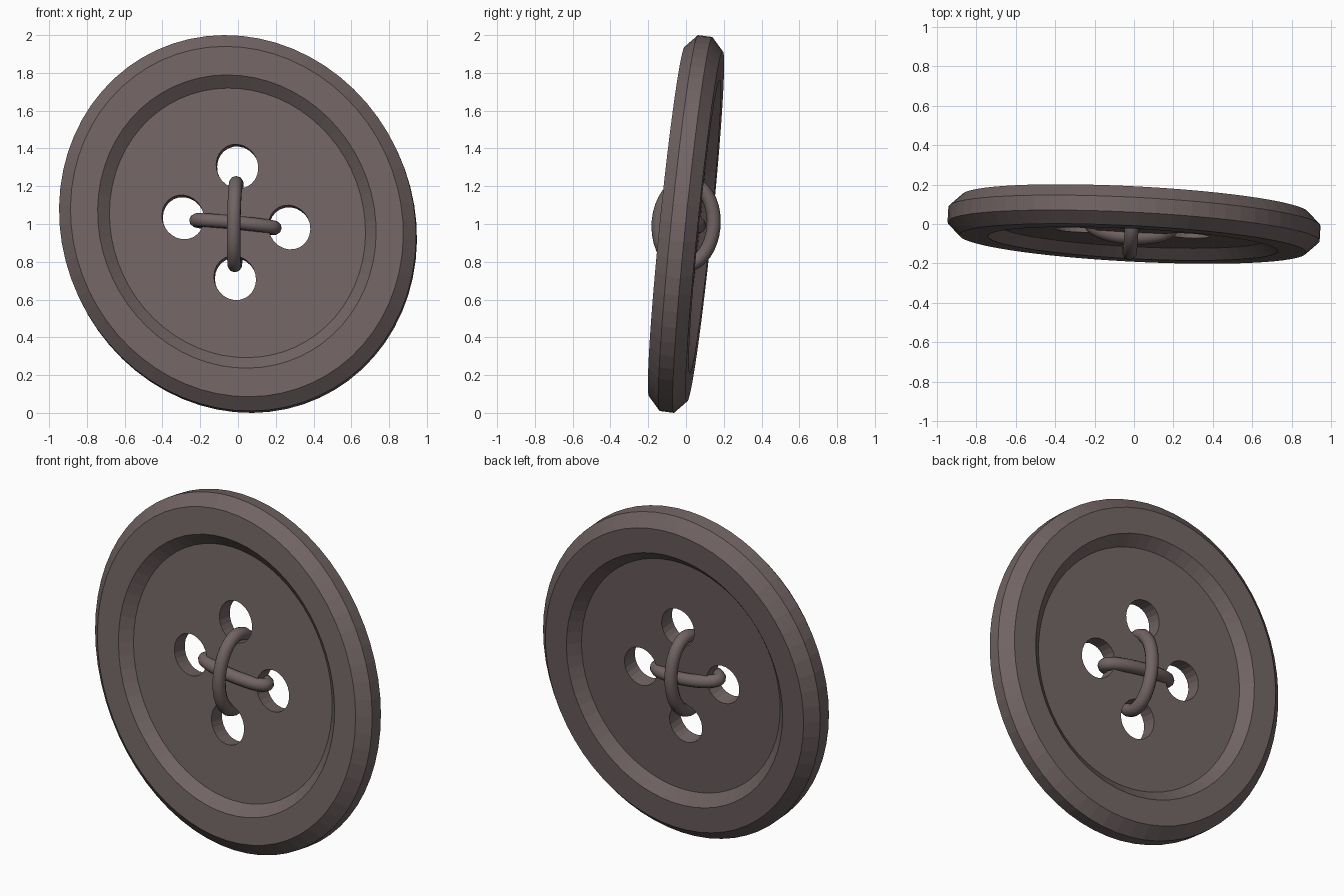
import bpy, bmesh, math
from mathutils import Matrix, Vector

if "Cube" in bpy.data.objects:
    bpy.data.objects.remove(bpy.data.objects["Cube"])

# Slightly skewed, leaning button space: x across, y through the thickness (+-1), z up
AX = Vector((0.945, -0.05, -0.09))
AY = Vector((0.006, 0.1, -0.013))
AZ = Vector((0.02, 0.097, 0.991))
M = Matrix((AX, AY, AZ)).transposed().to_4x4()
M.translation = (0, 0, 1)

mat = bpy.data.materials.new("brown grey")
mat.diffuse_color = (0.165, 0.125, 0.125, 1)
mat.use_nodes = True
mat.node_tree.nodes["Principled BSDF"].inputs["Base Color"].default_value = mat.diffuse_color


def finish(bm, name):
    bm.transform(M)
    bmesh.ops.recalc_face_normals(bm, faces=bm.faces)
    me = bpy.data.meshes.new(name)
    bm.to_mesh(me)
    bm.free()
    me.materials.append(mat)
    ob = bpy.data.objects.new(name, me)
    bpy.context.collection.objects.link(ob)
    return ob


def lathe(profile, n, cx=0, cz=0):
    """Stack of rings (radius, depth) closed with flat caps."""
    bm = bmesh.new()
    rings = [[bm.verts.new((cx + r * math.cos(2 * math.pi * i / n), y,
                            cz + r * math.sin(2 * math.pi * i / n)))
              for i in range(n)] for r, y in profile]
    for a, b in zip(rings, rings[1:]):
        for i in range(n):
            j = (i + 1) % n
            bm.faces.new((a[i], a[j], b[j], b[i]))
    bm.faces.new(rings[0])
    bm.faces.new(rings[-1])
    return bm


# Button disc: dished floor, sloped step, flat border, chamfered rim, mirrored front to back
half = [(0.717, -0.45), (0.78, -1.0), (0.932, -1.0), (1.0, -0.38)]
profile = half + [(r, -y) for r, y in reversed(half)]
disc = finish(lathe(profile, 64), "button_disc")

# Four thread holes
for k in range(4):
    a = k * math.pi / 2
    cutter = finish(lathe([(0.118, -2), (0.118, 2)], 24,
                          0.298 * math.cos(a) - 0.008, 0.298 * math.sin(a) + 0.003),
                    "hole_cutter_%d" % (k + 1))
    cutter.hide_render = True
    cutter.hide_viewport = True
    mod = disc.modifiers.new("hole", 'BOOLEAN')
    mod.operation = 'DIFFERENCE'
    mod.solver = 'EXACT'
    mod.object = cutter

# Apply the holes, then drop the cutters
dg = bpy.context.evaluated_depsgraph_get()
cut = bpy.data.meshes.new_from_object(disc.evaluated_get(dg))
disc.modifiers.clear()
disc.data = cut
for ob in [o for o in bpy.data.objects if o.name.startswith("hole_cutter")]:
    bpy.data.objects.remove(ob)


# Thread loops: elliptical tubes through opposite holes
def thread(name, across, bulge, vertical):
    n, sides, rad = 36, 10, 0.037
    bm = bmesh.new()
    inv = M.inverted()
    u = (AZ if vertical else AX)
    side = u.cross(AY).normalized()
    centre = M @ Vector((-0.014, 0, -0.002))
    rings = []
    for i in range(n):
        t = 2 * math.pi * i / n
        p = centre + u * across * math.cos(t) + AY * bulge * math.sin(t)
        d = -u * across * math.sin(t) + AY * bulge * math.cos(t)
        out = side.cross(d).normalized()
        rings.append([bm.verts.new(inv @ (p + rad * (
            out * math.cos(2 * math.pi * s / sides) + side * math.sin(2 * math.pi * s / sides))))
            for s in range(sides)])
    for i in range(n):
        a, b = rings[i], rings[(i + 1) % n]
        for s in range(sides):
            q = (s + 1) % sides
            bm.faces.new((a[s], a[q], b[q], b[s])).smooth = True
    return finish(bm, name)


thread("thread_vertical", 0.22, 1.45, True)
thread("thread_horizontal", 0.22, 0.68, False)
